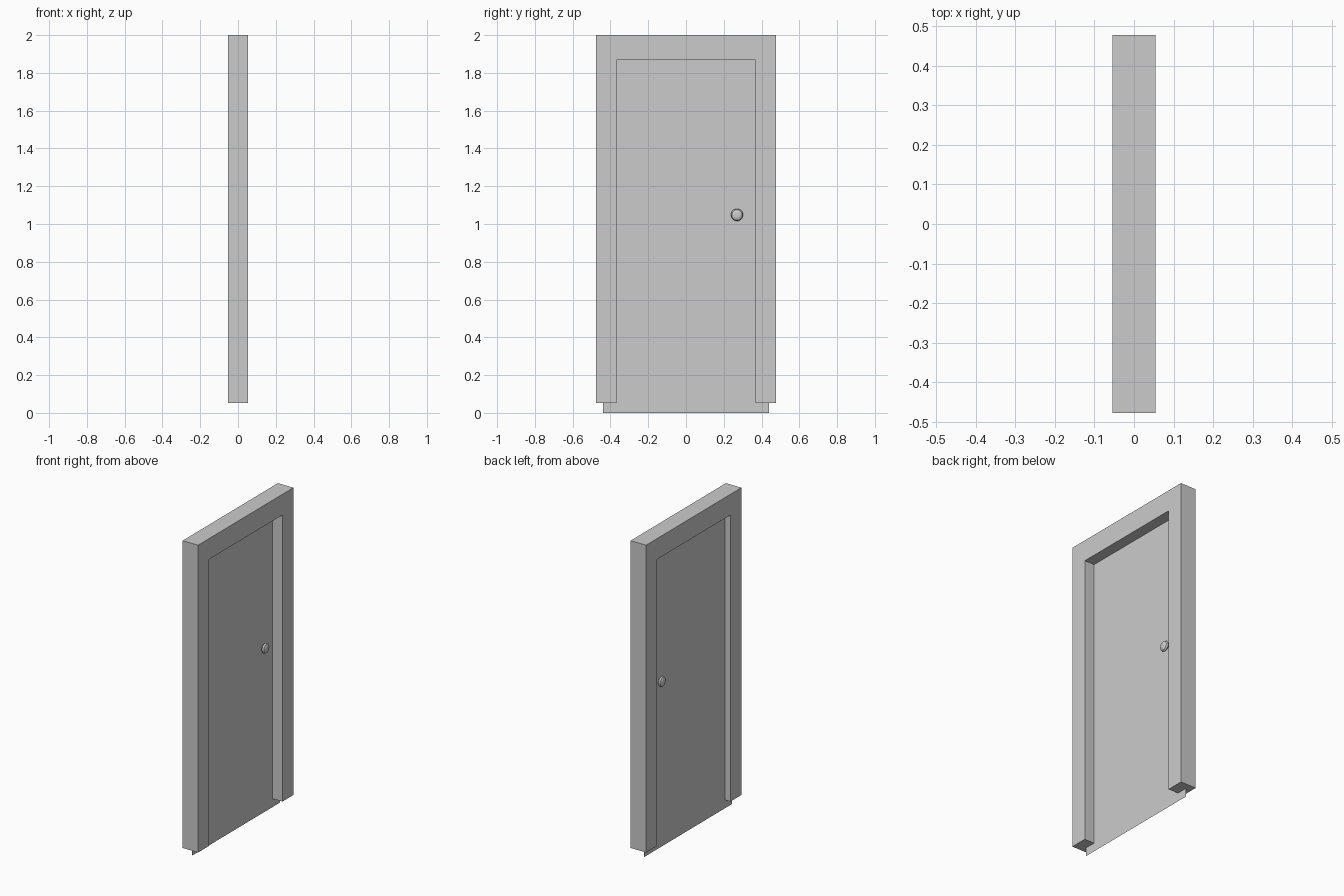
import bpy, bmesh, math
from mathutils import Matrix

if "Cube" in bpy.data.objects:
    bpy.data.objects.remove(bpy.data.objects["Cube"])

DOOR_X = -0.015


def finish(bm, name):
    bmesh.ops.recalc_face_normals(bm, faces=bm.faces)
    mesh = bpy.data.meshes.new(name)
    bm.to_mesh(mesh)
    bm.free()
    obj = bpy.data.objects.new(name, mesh)
    bpy.context.collection.objects.link(obj)
    return obj


# Door frame: U-shaped outline extruded through the wall depth
outline = [(-0.477, 0.053), (-0.477, 2), (0.477, 2), (0.477, 0.053),
           (0.368, 0.053), (0.368, 1.868), (-0.368, 1.868), (-0.368, 0.053)]
bm = bmesh.new()
face = bm.faces.new([bm.verts.new((-0.054, y, z)) for y, z in outline])
ext = bmesh.ops.extrude_face_region(bm, geom=[face])
bmesh.ops.translate(bm, vec=(0.108, 0, 0),
                    verts=[v for v in ext["geom"] if isinstance(v, bmesh.types.BMVert)])
finish(bm, "door_frame")

# Door leaf: a single thin sheet whose edges run into the frame
bm = bmesh.new()
bm.faces.new([bm.verts.new((DOOR_X, y, z))
              for y, z in [(-0.44, 0), (0.44, 0), (0.44, 1.93), (-0.44, 1.93)]])
finish(bm, "door_leaf")


# Knobs: turned profile (distance from door, radius) spun about the x axis
def knob(name, side, profile, sides=12):
    bm = bmesh.new()
    prev = None
    for d, r in profile:
        ring = [bm.verts.new((DOOR_X + side * d,
                              0.27 + r * math.cos(2 * math.pi * i / sides),
                              1.048 + r * math.sin(2 * math.pi * i / sides)))
                for i in range(sides)]
        if prev:
            for i in range(sides):
                j = (i + 1) % sides
                bm.faces.new((prev[i], prev[j], ring[j], ring[i]))
        prev = ring
    bm.faces.new(prev)
    finish(bm, name)


knob("front_knob", 1, [(0, 0.014), (0.008, 0.014), (0.01, 0.028),
                       (0.017, 0.033), (0.026, 0.028), (0.031, 0.014)])
knob("back_knob", -1, [(0, 0.031), (0.004, 0.033), (0.012, 0.028), (0.017, 0.014)])
